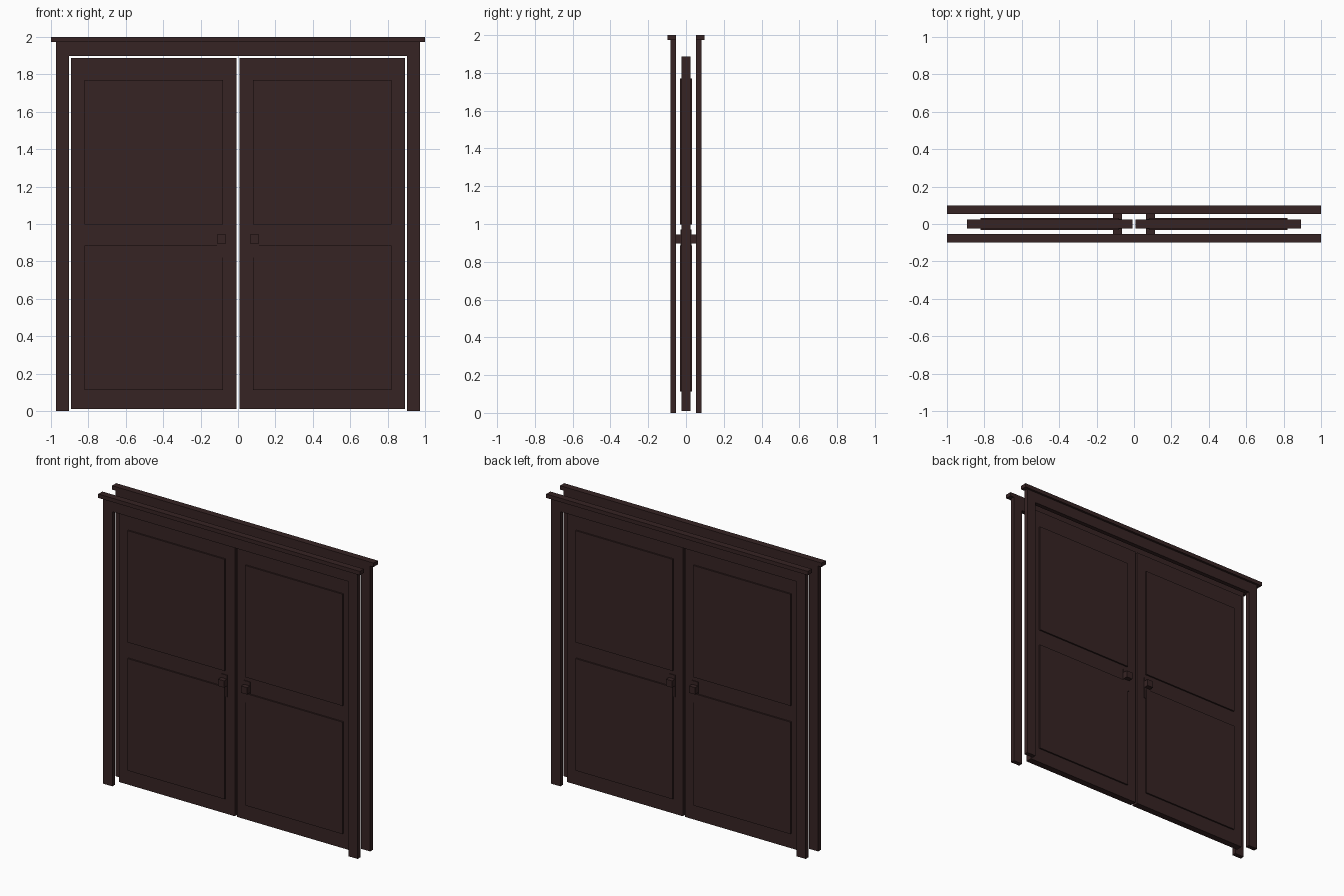
import bpy

# Remove the default cube
cube = bpy.data.objects.get("Cube")
if cube:
    bpy.data.objects.remove(cube, do_unlink=True)

# One dark stained wood
wood = bpy.data.materials.new("dark_brown_wood")
wood.use_nodes = True
colour = (0.037, 0.0172, 0.0172, 1)
wood.diffuse_color = colour
bsdf = wood.node_tree.nodes["Principled BSDF"]
bsdf.inputs["Base Color"].default_value = colour
bsdf.inputs["Roughness"].default_value = 0.8


def box(name, xs, ys, zs):
    """Box from its lower and upper limits on each axis."""
    spans = (xs, ys, zs)
    bpy.ops.mesh.primitive_cube_add(size=1)
    ob = bpy.context.object
    ob.name = name
    for v in ob.data.vertices:
        v.co = [hi if c > 0 else lo for c, (lo, hi) in zip(v.co, spans)]
    ob.data.materials.append(wood)
    return ob


def span(a, b, sign):
    return tuple(sorted((a * sign, b * sign)))


# Door surround on both faces: header, cap moulding and two posts
for face, sy in (("front", -1), ("back", 1)):
    depth = span(0.053, 0.083, sy)
    box(f"{face}_header", (-0.973, 0.973), depth, (1.898, 1.973))
    box(f"{face}_cap", (-1, 1), span(0.053, 0.098, sy), (1.973, 2))
    for side, sx in (("left", 1), ("right", -1)):
        box(f"{face}_{side}_post", span(0.903, 0.973, sx), depth, (0, 1.898))

# Double doors with raised panels through the leaf, and hardware on both faces
for side, sx in (("left", 1), ("right", -1)):
    box(f"{side}_door", span(0.008, 0.892, sx), (-0.023, 0.023), (0.01, 1.888))
    for level, zs in (("lower", (0.112, 0.886)), ("upper", (0.998, 1.77))):
        box(f"{side}_{level}_panel", span(0.079, 0.822, sx), (-0.033, 0.033), zs)
    for face, sy in (("front", -1), ("back", 1)):
        box(f"{face}_{side}_lock_plate", span(0.065, 0.111, sx),
            span(0.022, 0.028, sy), (0.82, 0.97))
        box(f"{face}_{side}_knob", span(0.065, 0.111, sx),
            span(0.022, 0.06, sy), (0.897, 0.944))
